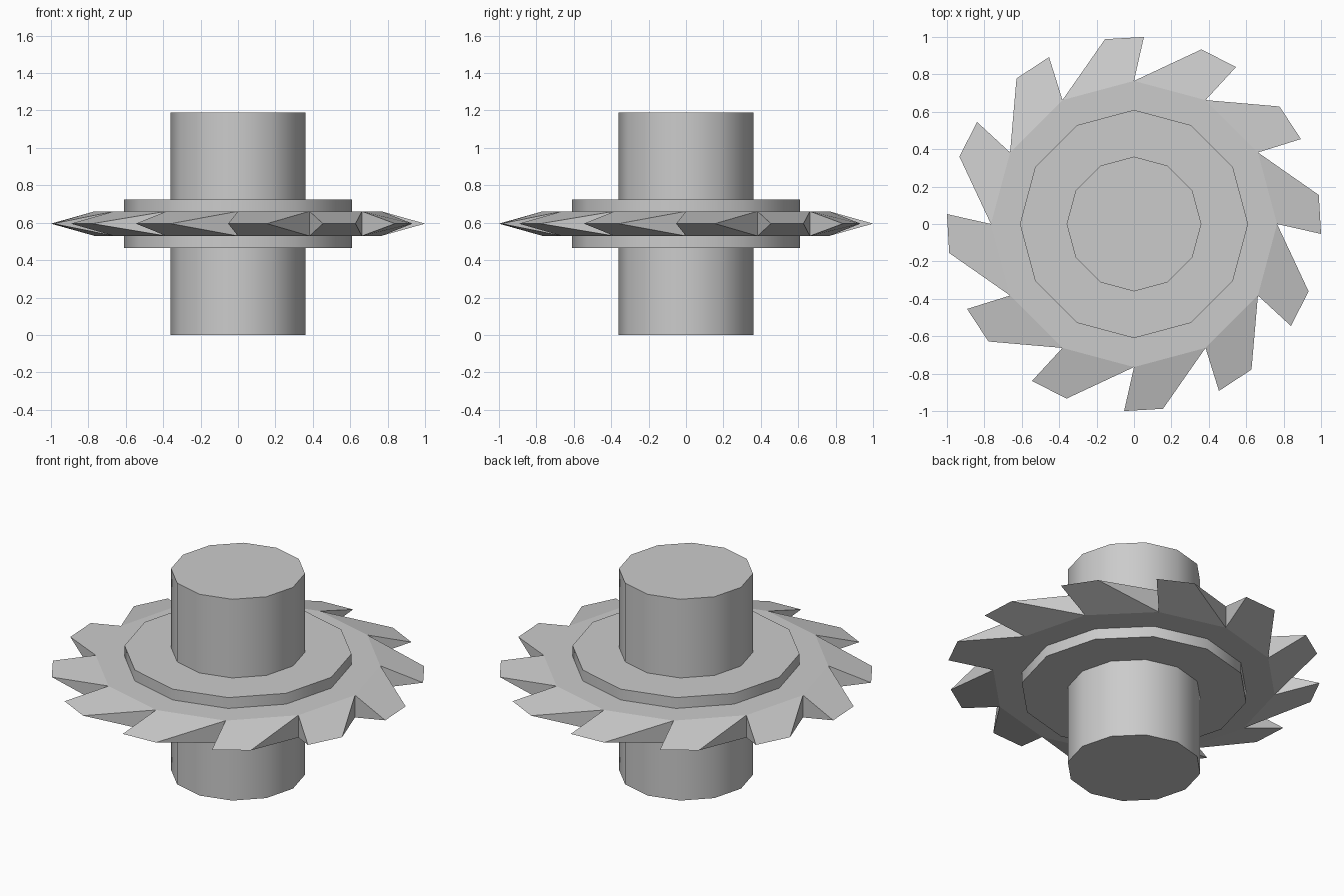
import bpy, bmesh
from math import sin, cos, pi
from mathutils import Matrix, Vector

if "Cube" in bpy.data.objects:
    bpy.data.objects.remove(bpy.data.objects["Cube"])

SIDES = 12
MID = 0.595          # height of the tooth tips
STEP = 2 * pi / SIDES

bm = bmesh.new()


def ring(radius, z):
    return [bm.verts.new((radius * cos(i * STEP), radius * sin(i * STEP), z))
            for i in range(SIDES)]


def bridge(a, b, smooth):
    for i in range(SIDES):
        j = (i + 1) % SIDES
        bm.faces.new((a[i], a[j], b[j], b[i])).smooth = smooth


def half(sign):
    """Shaft, collar and disc face on one side; returns the disc rim."""
    profile = [(0.36, 0.595), (0.36, 0.13), (0.61, 0.13),
               (0.61, 0.066), (0.765, 0.066)]
    rings = [ring(r, MID + sign * h) for r, h in profile]
    bm.faces.new(rings[0])
    for k in range(len(rings) - 1):
        bridge(rings[k], rings[k + 1], k % 2 == 0)   # walls smooth, steps flat
    return rings[-1]


# Shaft with collars and disc, mirrored about the middle
low, high = half(-1), half(1)

# Raked wedge teeth, one per side of the disc
tip_a, tip_b = Vector((1.0, -0.053, MID)), Vector((0.988, 0.155, MID))
for i in range(SIDES):
    j = (i + 1) % SIDES
    turn = Matrix.Rotation(i * STEP, 3, 'Z')
    a, b = bm.verts.new(turn @ tip_a), bm.verts.new(turn @ tip_b)
    bm.faces.new((high[i], a, b, high[j]))
    bm.faces.new((low[i], low[j], b, a))
    bm.faces.new((high[i], low[i], a))
    bm.faces.new((high[j], b, low[j]))

bmesh.ops.recalc_face_normals(bm, faces=bm.faces)
mesh = bpy.data.meshes.new("toothed_wheel")
bm.to_mesh(mesh)
bm.free()
wheel = bpy.data.objects.new("toothed_wheel", mesh)
bpy.context.collection.objects.link(wheel)
